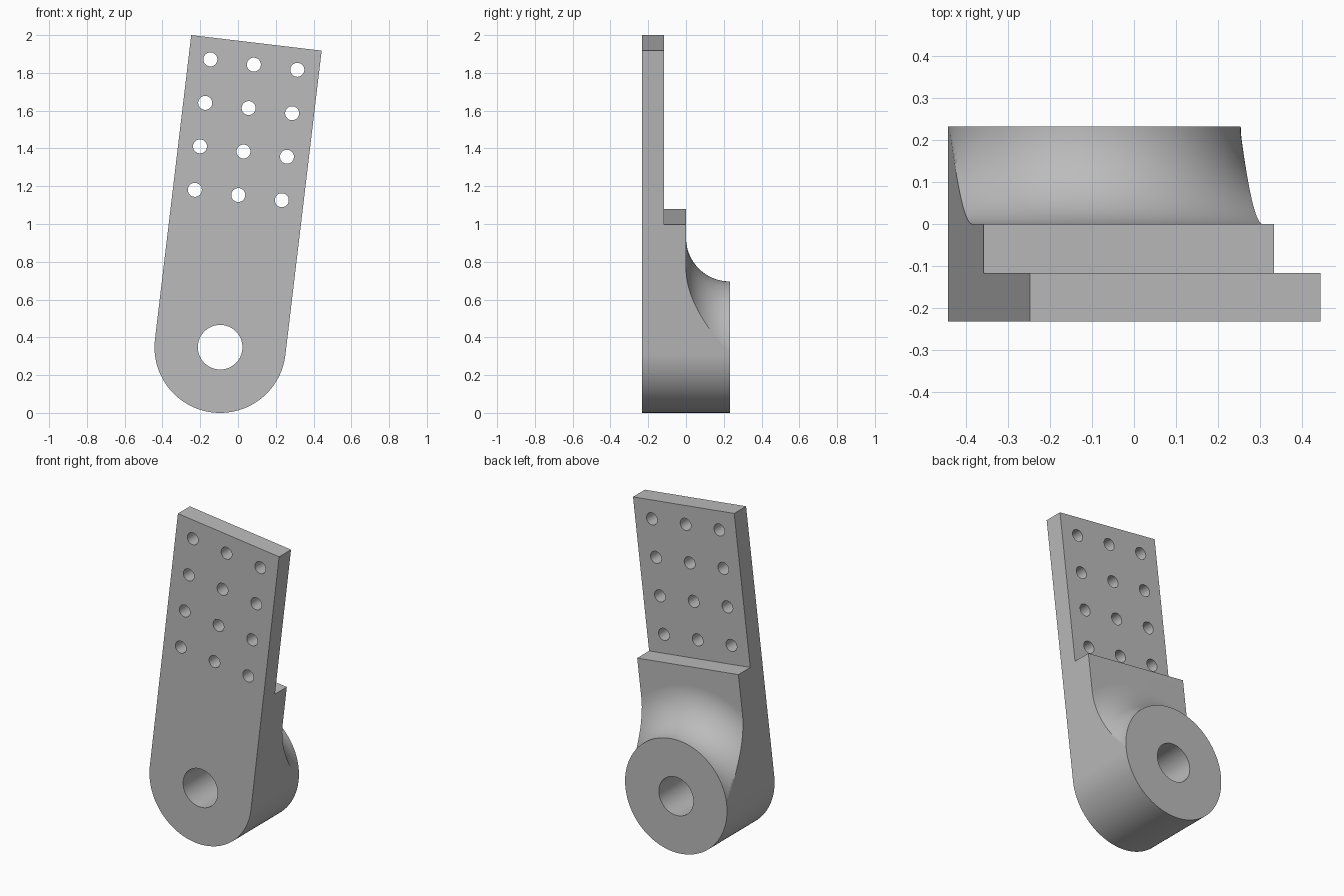
import bpy, bmesh, math
from mathutils import Matrix, Vector

if "Cube" in bpy.data.objects:
    bpy.data.objects.remove(bpy.data.objects["Cube"], do_unlink=True)

U = 0.1159            # base unit: plate thickness and bore radius
R = 3 * U             # radius of the rounded end
TOP = 14 * U          # bore centre to top edge
STEP = 6 * U          # bore centre to the step
TILT = math.radians(6.8)


def make_object(name, bm):
    bmesh.ops.recalc_face_normals(bm, faces=bm.faces)
    mesh = bpy.data.meshes.new(name)
    bm.to_mesh(mesh)
    bm.free()
    ob = bpy.data.objects.new(name, mesh)
    bpy.context.collection.objects.link(ob)
    return ob


def loft(bm, rings):
    """Skin closed rings of equal length and cap both ends."""
    loops = [[bm.verts.new(p) for p in ring] for ring in rings]
    n = len(loops[0])
    for a, b in zip(loops, loops[1:]):
        for i in range(n):
            j = (i + 1) % n
            bm.faces.new((a[i], a[j], b[j], b[i]))
    bm.faces.new(loops[0])
    bm.faces.new(loops[-1])


def add_bore(bm, x, z, radius, segments):
    place = Matrix.Translation((x, 0, z)) @ Matrix.Rotation(math.pi / 2, 4, 'X')
    bmesh.ops.create_cone(bm, cap_ends=True, segments=segments, radius1=radius,
                          radius2=radius, depth=6 * U, matrix=place)


# Solid block with a rounded lower end
outline = [(R, TOP), (-R, TOP)]
for i in range(65):
    a = math.pi * (1 + i / 64)
    outline.append((R * math.cos(a), R * math.sin(a)))
bm = bmesh.new()
loft(bm, [[(x, y, z) for x, z in outline] for y in (-2 * U, 2 * U)])
bracket = make_object("pivot_bracket", bm)

# Cutter: step behind the thin upper plate
bm = bmesh.new()
place = Matrix.Translation((0, U, STEP + 1)) @ Matrix.Diagonal((2, 4 * U, 2, 1))
bmesh.ops.create_cube(bm, size=1, matrix=place)
step_cutter = make_object("step_cutter", bm)

# Cutter: concave fillet swept around the boss
profile = [(1, 3 * U), (1, 0)]
for i in range(25):
    t = math.pi / 2 * i / 24
    profile.append((R + 0.0005 + 2 * U * (1 - math.sin(t)), 2 * U * (1 - math.cos(t))))
profile.append((R + 0.0005, 3 * U))
bm = bmesh.new()
loft(bm, [[(r * math.cos(a), y, r * math.sin(a)) for r, y in profile]
          for a in (math.pi * k / 64 for k in range(65))])
fillet_cutter = make_object("fillet_cutter", bm)

# Cutter: pivot bore and the grid of bolt holes
bm = bmesh.new()
add_bore(bm, 0, 0, 0.118, 64)
for row in range(4):
    for col in (-1, 0, 1):
        add_bore(bm, col * 2 * U, (7 + 2 * row) * U, 0.037, 32)
hole_cutter = make_object("hole_cutter", bm)

# Cut the block
bpy.context.view_layer.objects.active = bracket
bracket.select_set(True)
for cutter in (step_cutter, fillet_cutter, hole_cutter):
    mod = bracket.modifiers.new(cutter.name, 'BOOLEAN')
    mod.operation = 'DIFFERENCE'
    mod.solver = 'EXACT'
    mod.object = cutter
    bpy.ops.object.modifier_apply(modifier=mod.name)
    bpy.data.objects.remove(cutter, do_unlink=True)

# Lean the bracket and stand it on the ground
bracket.data.transform(Matrix.Translation((-0.0945, 0, R)) @ Matrix.Rotation(TILT, 4, 'Y'))

# Plain grey metal
grey = bpy.data.materials.new("plain_grey")
grey.use_nodes = True
colour = (0.5, 0.5, 0.5, 1)
grey.diffuse_color = colour
grey.node_tree.nodes["Principled BSDF"].inputs["Base Color"].default_value = colour
bracket.data.materials.clear()
bracket.data.materials.append(grey)
for face in bracket.data.polygons:
    face.material_index = 0

# Smooth the curved walls, keep flat faces flat
bpy.ops.object.shade_smooth_by_angle(angle=math.radians(30))
weighted = bracket.modifiers.new("weighted_normals", 'WEIGHTED_NORMAL')
weighted.keep_sharp = True
